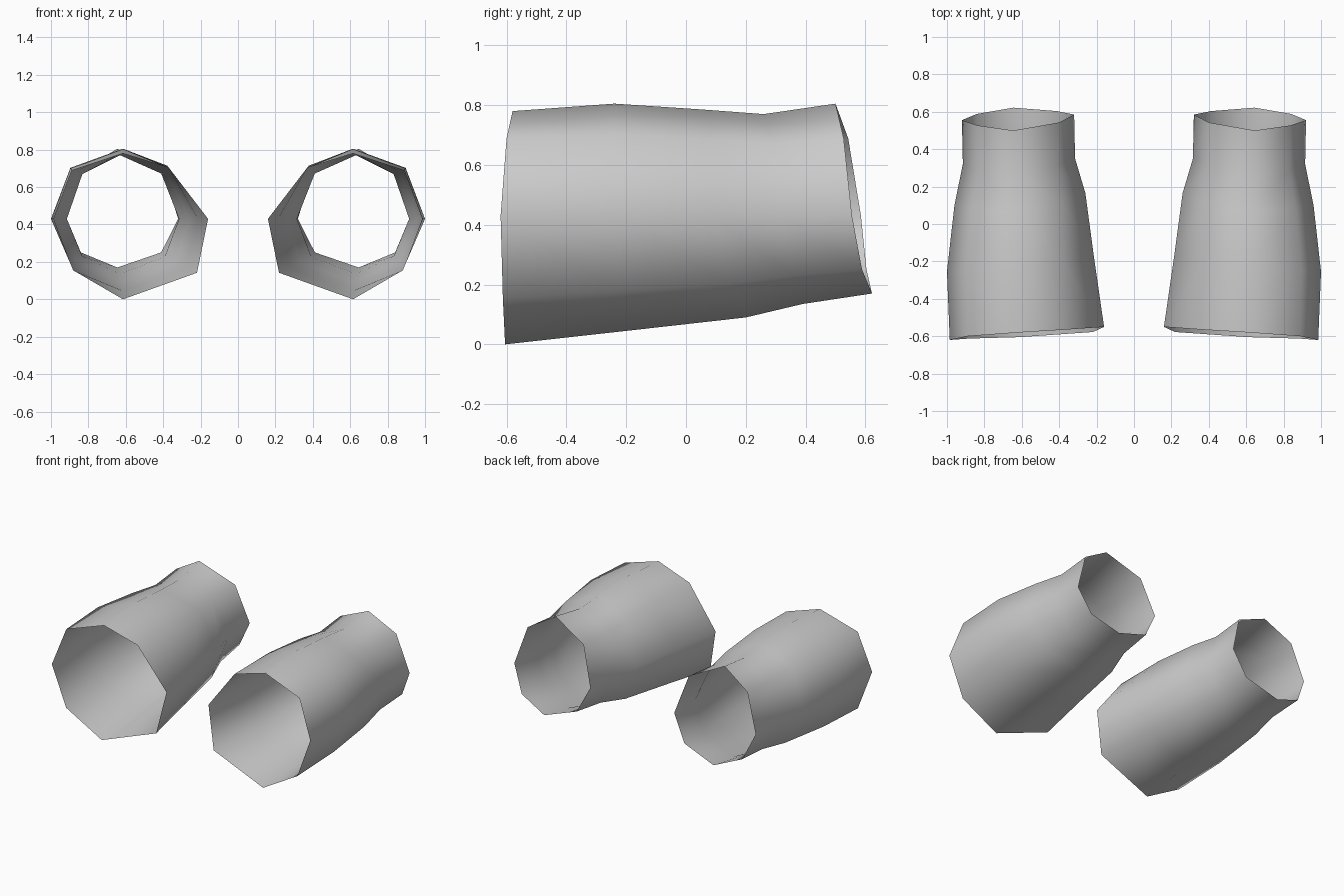
import bpy, bmesh
from mathutils import Vector

if "Cube" in bpy.data.objects:
    bpy.data.objects.remove(bpy.data.objects["Cube"])

grey = bpy.data.materials.new("plain grey")
grey.diffuse_color = (0.6, 0.6, 0.6, 1)
grey.use_nodes = True
grey.node_tree.nodes["Principled BSDF"].inputs["Base Color"].default_value = grey.diffuse_color

MID_Z = 0.43  # height of the widest line of the sleeve

# Each ring, front to back: (x centre, top (y, z), outer (x, y), bottom (y, z), inner (x, y))
RINGS = [
    (0.615, (-0.58, 0.78), (0.985, -0.62), (-0.605, 0.0), (0.16, -0.55)),
    (0.615, (-0.24, 0.805), (1.0, -0.255), (-0.2, 0.045), (0.215, -0.17)),
    (0.62, (0.06, 0.785), (0.96, 0.1), (0.2, 0.09), (0.26, 0.165)),
    (0.63, (0.26, 0.77), (0.915, 0.32), (0.39, 0.135), (0.315, 0.35)),
    (0.645, (0.5, 0.805), (0.92, 0.555), (0.622, 0.17), (0.32, 0.585)),
]
# Corner fullness (x, z) at the front and back: upper outer, lower outer, lower inner, upper inner
CORNERS = [
    ((0.74, 0.74), (0.70, 0.69)),
    ((0.72, 0.64), (0.71, 0.69)),
    ((0.87, 0.67), (0.72, 0.69)),
    ((0.54, 0.78), (0.75, 0.69)),
]


def ring_points(ring, t):
    """Eight points around one ring: four main points with a corner after each."""
    cx, top, outer, bottom, inner = ring
    main = [
        Vector((cx, top[0], top[1])),
        Vector((outer[0], outer[1], MID_Z)),
        Vector((cx, bottom[0], bottom[1])),
        Vector((inner[0], inner[1], MID_Z)),
    ]
    points = []
    for i, a in enumerate(main):
        b = main[(i + 1) % 4]
        side, upright = (b, a) if i % 2 == 0 else (a, b)
        f = Vector(CORNERS[i][0]).lerp(Vector(CORNERS[i][1]), t)
        corner = Vector((cx + (side.x - cx) * f.x,
                         (a.y + b.y) / 2,
                         MID_Z + (upright.z - MID_Z) * f.y))
        points += [a, corner]
    return points


# Open tapered sleeve: eight sides, five rings, mirrored to the other side
bm = bmesh.new()
loops = [[bm.verts.new(p) for p in ring_points(r, i / (len(RINGS) - 1))]
         for i, r in enumerate(RINGS)]
for a, b in zip(loops, loops[1:]):
    for k in range(8):
        n = (k + 1) % 8
        face = bm.faces.new((a[k], b[k], b[n], a[n]))
        face.smooth = True
bm.normal_update()
# Make the skin face outward
probe = loops[1][2].link_faces[0]
if probe.normal.x < 0:
    bmesh.ops.reverse_faces(bm, faces=bm.faces[:])
mesh = bpy.data.meshes.new("sleeves")
bm.to_mesh(mesh)
bm.free()
mesh.materials.append(grey)
sleeves = bpy.data.objects.new("sleeves", mesh)
bpy.context.collection.objects.link(sleeves)
mirror = sleeves.modifiers.new("mirror", 'MIRROR')
mirror.use_axis[0] = True
